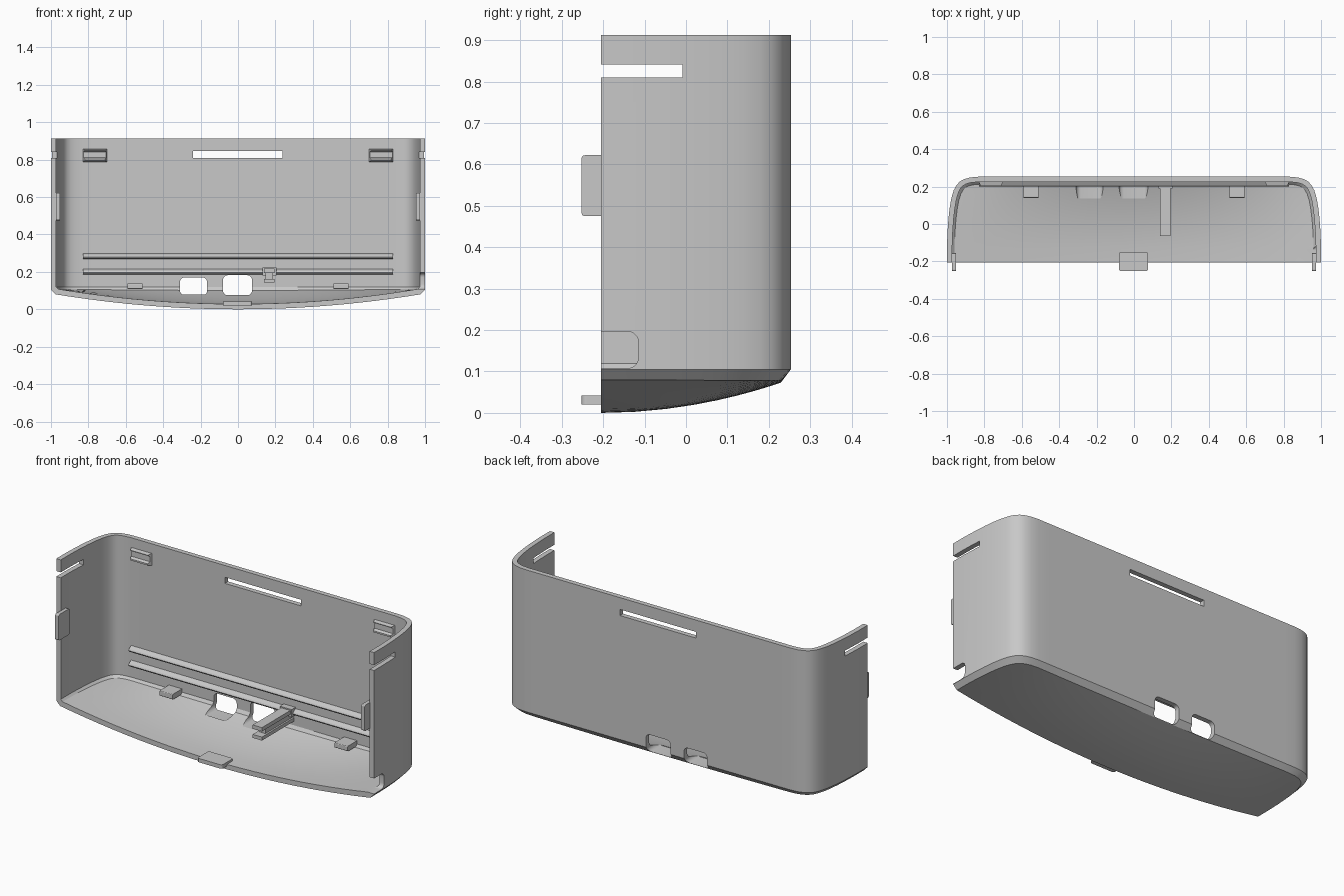
import bpy
import bmesh
from mathutils import Vector

cube = bpy.data.objects.get("Cube")
if cube:
    bpy.data.objects.remove(cube, do_unlink=True)

grey = bpy.data.materials.new("light_grey_plastic")
grey.use_nodes = True
COLOR = (0.58, 0.58, 0.58, 1)
grey.diffuse_color = COLOR
grey.node_tree.nodes["Principled BSDF"].inputs["Base Color"].default_value = COLOR


def add_object(name, bm):
    bmesh.ops.recalc_face_normals(bm, faces=bm.faces)
    mesh = bpy.data.meshes.new(name)
    bm.to_mesh(mesh)
    bm.free()
    mesh.materials.append(grey)
    obj = bpy.data.objects.new(name, mesh)
    bpy.context.collection.objects.link(obj)
    return obj


def activate(obj):
    bpy.ops.object.select_all(action='DESELECT')
    obj.select_set(True)
    bpy.context.view_layer.objects.active = obj


def box(name, xs, ys, zs, radius=0, axis=0):
    """Box between limits; edges along the given axis can be rounded."""
    bm = bmesh.new()
    bmesh.ops.create_cube(bm, size=1)
    for v in bm.verts:
        v.co = [lim[0] if c < 0 else lim[1] for c, lim in zip(v.co, (xs, ys, zs))]
    if radius:
        edges = [e for e in bm.edges
                 if abs((e.verts[0].co - e.verts[1].co).normalized()[axis]) > 0.9]
        bmesh.ops.bevel(bm, geom=edges, offset=radius, segments=5,
                        profile=0.5, affect='EDGES')
    return add_object(name, bm)


def prism(name, profile, x0, x1, taper=0):
    """Extrude a (y, z) profile along x; the ends slope in towards the front."""
    bm = bmesh.new()
    back = max(y for y, z in profile)
    a, b = [[bm.verts.new((x + side * taper * (back - y), y, z)) for y, z in profile]
            for x, side in ((x0, 1), (x1, -1))]
    bm.faces.new(a)
    bm.faces.new(b[::-1])
    n = len(a)
    for i in range(n):
        bm.faces.new((a[i], b[i], b[(i + 1) % n], a[(i + 1) % n]))
    return add_object(name, bm)


# Wall outline: right half, front to back
FRONT, BACK, TOP, WALL = -0.205, 0.253, 0.912, 0.028
outer = [(1.0, FRONT), (1.0, -0.12), (0.997, -0.04), (0.992, 0.03), (0.985, 0.09),
         (0.976, 0.14), (0.964, 0.18), (0.95, 0.207), (0.93, 0.228),
         (0.905, 0.241), (0.875, 0.249), (0.83, BACK)]
COLS = 24
ts = [2 * j / COLS - 1 for j in range(COLS + 1)]


def inset(outline):
    """Move the outline inwards by the wall thickness."""
    result = [(outline[0][0] - WALL, FRONT)]
    for prev, here, nxt in zip(outline, outline[1:], outline[2:]):
        along = (Vector(nxt) - Vector(prev)).normalized()
        result.append((here[0] - along.y * WALL, here[1] + along.x * WALL))
    return result + [(outline[-1][0], outline[-1][1] - WALL)]


def sheet(bm, outline, shrink, lift, wall_start):
    """Domed floor, chamfer and walls; returns the open boundary loop."""
    wide, deep = outline[0][0], outline[-1][1] - FRONT

    def floor_vert(x, y):
        u, v = x / wide, (y - FRONT) / deep
        z = lift + 0.08 * u * u + 0.073 * v * v * (1 - u * u)
        return bm.verts.new((x - u * shrink, y - v * shrink, z))

    grid = [[floor_vert(x * t, y) for t in ts] for x, y in outline]
    for low, high in zip(grid, grid[1:]):
        for j in range(COLS):
            bm.faces.new((low[j], high[j], high[j + 1], low[j + 1]))
    rim = [row[-1] for row in grid] + grid[-1][-2:0:-1] + [row[0] for row in grid[::-1]]
    path = (outline + [(outline[-1][0] * t, outline[-1][1]) for t in ts[-2:0:-1]]
            + [(-x, y) for x, y in outline[::-1]])
    rings = [rim] + [[bm.verts.new((x, y, z)) for x, y in path]
                     for z in (wall_start, TOP)]
    for low, high in zip(rings, rings[1:]):
        for i in range(len(path) - 1):
            bm.faces.new((low[i], low[i + 1], high[i + 1], high[i]))
    return grid[0] + [rings[1][0]] + rings[2] + [rings[1][-1]]


# Shell: outer and inner skins joined along the open front and top
bm = bmesh.new()
skin_out = sheet(bm, outer, 0.024, 0, 0.105)
skin_in = sheet(bm, inset(outer), 0.012, WALL, 0.119)
for i in range(len(skin_out)):
    bm.faces.new((skin_out[i - 1], skin_out[i], skin_in[i], skin_in[i - 1]))
shell = add_object("shell", bm)

# Openings: vent slot, side slots, two ports and the cable notch
cutters = [
    box("vent_cutter", (-0.24, 0.238), (0.15, 0.35), (0.81, 0.845)),
    box("left_slot_cutter", (0.9, 1.1), (-0.4, -0.008), (0.81, 0.841)),
    box("right_slot_cutter", (-1.1, -0.9), (-0.4, -0.008), (0.81, 0.841)),
    box("left_port_cutter", (-0.08, 0.075), (0.137, 0.35), (0.075, 0.182), 0.025, 1),
    box("right_port_cutter", (-0.31, -0.165), (0.137, 0.35), (0.075, 0.17), 0.025, 1),
    box("notch_cutter", (0.9, 1.1), (-0.4, -0.115), (0.108, 0.196), 0.025, 0),
]
activate(shell)
for cutter in cutters:
    cutter.hide_render = True
    cut = shell.modifiers.new("cut", 'BOOLEAN')
    cut.operation = 'DIFFERENCE'
    cut.solver = 'MANIFOLD'
    cut.object = cutter
    bpy.ops.object.modifier_apply(modifier=cut.name)
    bpy.data.objects.remove(cutter, do_unlink=True)
activate(shell)
bpy.ops.object.shade_smooth_by_angle(angle=0.5)

# Long rails across the inside of the back wall
INNER = 0.235
for name, z0, z1 in (("upper_rail", 0.268, 0.305), ("lower_rail", 0.185, 0.222)):
    prism(name, [(INNER, z0), (0.205, z0 + 0.004), (0.2, z0 + 0.012),
                 (0.205, z0 + 0.02), (INNER, z1)], -0.83, 0.83)

# Paired parts: upper catches, lower tabs and side clips
for name, s in (("left", 1), ("right", -1)):
    lo, hi = sorted((s * 0.695, s * 0.835))
    prism(name + "_upper_catch", [(INNER, 0.786), (0.202, 0.795), (0.202, 0.804),
                                  (0.216, 0.812), (0.216, 0.842), (0.204, 0.848),
                                  (0.204, 0.852), (INNER, 0.86)], lo, hi, 0.5)
    lo, hi = sorted((s * 0.51, s * 0.592))
    box(name + "_lower_tab", (lo, hi), (0.14, INNER), (0.108, 0.138), 0.006, 0)
    lo, hi = sorted((s * 0.952, s * 0.974))
    box(name + "_side_clip", (lo, hi), (-0.252, -0.155), (0.475, 0.622), 0.008, 0)

# Clip on the front edge of the floor
box("front_clip", (-0.08, 0.075), (-0.252, -0.15), (0.02, 0.042), 0.012, 2)

# Forked arm reaching forward from the lower rail
box("arm_upper_bar", (0.138, 0.196), (-0.065, INNER), (0.195, 0.217))
box("arm_lower_bar", (0.138, 0.196), (-0.065, INNER), (0.143, 0.163))
box("arm_web", (0.148, 0.186), (-0.02, INNER), (0.16, 0.2))
box("arm_root", (0.13, 0.205), (0.19, INNER), (0.18, 0.224))
